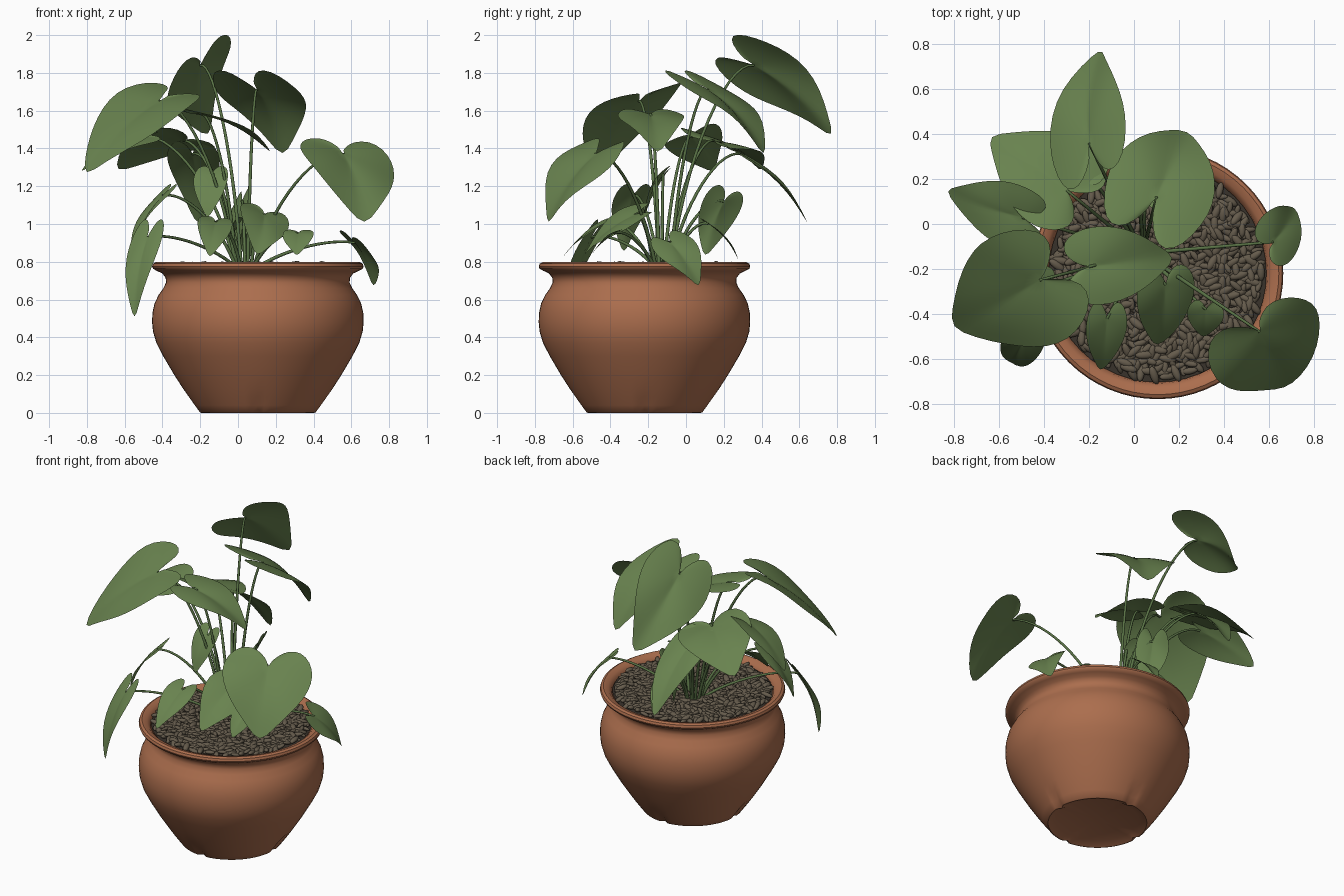
import bpy, bmesh, math, random
from mathutils import Vector, Matrix

random.seed(4)
if "Cube" in bpy.data.objects:
    bpy.data.objects.remove(bpy.data.objects["Cube"])

CENTRE = Vector((.105, -.22, 0))


def material(name, colour):
    mat = bpy.data.materials.new(name)
    mat.use_nodes = True
    mat.diffuse_color = (*colour, 1)
    mat.node_tree.nodes["Principled BSDF"].inputs["Base Color"].default_value = (*colour, 1)
    return mat


TERRACOTTA = material("terracotta", (.41, .155, .075))
LEAF = material("leaf green", (.14, .225, .078))
STEM = material("stem green", (.1, .17, .06))
PEBBLE = material("pebble brown", (.13, .105, .072))
SOIL = material("dark soil", (.04, .032, .024))


def activate(obj):
    bpy.ops.object.select_all(action="DESELECT")
    obj.select_set(True)
    bpy.context.view_layer.objects.active = obj


def finish(name, bm, mat, angle=40):
    mesh = bpy.data.meshes.new(name)
    bm.to_mesh(mesh)
    bm.free()
    mesh.materials.append(mat)
    obj = bpy.data.objects.new(name, mesh)
    bpy.context.collection.objects.link(obj)
    activate(obj)
    bpy.ops.object.shade_smooth_by_angle(angle=math.radians(angle))
    return obj


# Pot: lathed profile with a recessed foot and a rolled rim
def make_pot():
    profile = [(0, .025), (.25, .02), (.3, 0), (.308, .003), (.335, .04), (.367, .085), (.397, .13),
               (.442, .2), (.501, .3), (.537, .37), (.555, .43), (.56, .48), (.558, .53),
               (.547, .58), (.525, .625), (.5, .66), (.486, .69), (.488, .715), (.505, .738),
               (.535, .752), (.555, .763), (.56, .775),
               (.555, .79), (.54, .798), (.51, .79), (.49, .77), (.475, .7)]
    bm = bmesh.new()
    verts = [bm.verts.new((r, 0, z)) for r, z in profile]
    edges = [bm.edges.new(pair) for pair in zip(verts, verts[1:])]
    bmesh.ops.spin(bm, geom=verts + edges, cent=(0, 0, 0), axis=(0, 0, 1),
                   angle=math.tau, steps=64, use_duplicate=False)
    bmesh.ops.remove_doubles(bm, verts=bm.verts, dist=.0005)
    bmesh.ops.recalc_face_normals(bm, faces=bm.faces)
    # Four small drainage grooves pressed into the foot
    for v in bm.verts:
        r = math.hypot(v.co.x, v.co.y)
        if v.co.z < .12 and r > .28 and min(abs(v.co.x), abs(v.co.y)) < .005:
            pull = 1 - (.13 - v.co.z) * .55
            v.co.x *= pull
            v.co.y *= pull
    bmesh.ops.translate(bm, verts=bm.verts, vec=CENTRE)
    finish("pot", bm, TERRACOTTA)


# Soil disc and a layer of elongated pebbles in a spiral scatter
def make_gravel():
    bm = bmesh.new()
    bmesh.ops.create_circle(bm, cap_ends=True, segments=48, radius=.485,
                            matrix=Matrix.Translation(CENTRE + Vector((0, 0, .765))))
    finish("soil", bm, SOIL)
    bm = bmesh.new()
    count = 760
    for i in range(count):
        r = .462 * math.sqrt((i + .5) / count)
        a = i * 2.39996
        place = CENTRE + Vector((r * math.cos(a), r * math.sin(a), .774 + random.uniform(-.006, .01)))
        turn = Matrix.Rotation(random.uniform(0, math.pi), 4, "Z")
        tilt = Matrix.Rotation(random.uniform(-.4, .4), 4, "Y")
        size = random.uniform(.85, 1.25)
        scale = Matrix.Diagonal((.036 * size, .015 * size, .012 * size, 1))
        bmesh.ops.create_icosphere(bm, subdivisions=2, radius=1,
                                   matrix=Matrix.Translation(place) @ turn @ tilt @ scale)
    finish("pebbles", bm, PEBBLE, 60)


# Heart-shaped leaf: rings growing out of the stalk joint, open at the notch
HALF = [(-.1, .04), (-.22, .14), (-.26, .28), (-.19, .42), (-.02, .51), (.18, .52),
        (.4, .45), (.62, .32), (.84, .15)]
OUTLINE = HALF + [(1.04, 0)] + [(s, -w) for s, w in reversed(HALF)]
RINGS = (.25, .5, .75, 1)


def make_leaf(name, base, tip, width, roll=0, lobe=1):
    base, tip = Vector(base), Vector(tip)
    along = tip - base
    length = along.length
    d = along.normalized()
    right = Vector((d.y, -d.x, 0)).normalized()
    up = right.cross(d)
    angle = math.radians(roll)
    side = right * math.cos(angle) + up * math.sin(angle)
    normal = side.cross(d)
    phase = random.uniform(0, math.tau)
    bm = bmesh.new()
    centre = bm.verts.new(base)
    previous = None
    for f in RINGS:
        ring = []
        for k, (s, w) in enumerate(OUTLINE):
            s, w = s * f * (lobe if s < 0 else 1), w * f
            lift = .3 * s * (1 - s) * length + (.2 * abs(w) - .3 * w * w) * width
            lift += .03 * f * f * math.sin(k * 1.3 + phase) * width
            ring.append(bm.verts.new(base + along * s + side * w * width + normal * lift))
        for k in range(len(ring) - 1):
            if previous:
                bm.faces.new((previous[k], ring[k], ring[k + 1], previous[k + 1]))
            else:
                bm.faces.new((centre, ring[k], ring[k + 1]))
        previous = ring
    bmesh.ops.recalc_face_normals(bm, faces=bm.faces)
    obj = finish(name, bm, LEAF, 80)
    smooth = obj.modifiers.new("smooth", "SUBSURF")
    smooth.levels = smooth.render_levels = 1


# Stalks: tapering arcs from the crown in the gravel to each leaf
def make_stems(joints):
    curve = bpy.data.curves.new("stems", "CURVE")
    curve.dimensions = "3D"
    curve.bevel_depth = .009
    curve.bevel_resolution = 2
    curve.resolution_u = 14
    for joint in joints:
        end = Vector(joint)
        a = math.atan2(end.y + .13, end.x - .04)
        root = Vector((.04 + .05 * math.cos(a), -.13 + .05 * math.sin(a), .76))
        span = end - root
        spline = curve.splines.new("BEZIER")
        spline.bezier_points.add(1)
        start, stop = spline.bezier_points
        for point in (start, stop):
            point.handle_left_type = point.handle_right_type = "FREE"
        start.co = start.handle_left = root
        start.handle_right = root + Vector((span.x * .2, span.y * .2, span.z * .6))
        stop.co = stop.handle_right = end
        stop.handle_left = end + Vector((-span.x * .3, -span.y * .3, .03))
        start.radius, stop.radius = 1.1, .7
    obj = bpy.data.objects.new("stems", curve)
    bpy.context.collection.objects.link(obj)
    curve.materials.append(STEM)
    activate(obj)
    bpy.ops.object.convert(target="MESH")
    bpy.ops.object.shade_smooth()


# Leaves: stalk joint, tip, width, sideways roll in degrees and lobe length
LEAVES = {
    "top_back_leaf": ((-.2, .36, 1.84), (-.16, .78, 1.47), .43, 45, 1.3),
    "tall_back_leaf": ((.1, .12, 1.71), (.24, .42, 1.37), .47, 0, 1.8),
    "large_side_leaf": ((-.42, -.25, 1.65), (-.8, -.45, 1.25), .56, 14),
    "outer_side_leaf": ((-.5, .03, 1.46), (-.83, .15, 1.27), .3, 25),
    "back_corner_leaf": ((-.3, .15, 1.44), (-.64, .39, 1.28), .44, -15),
    "large_front_leaf": ((.56, -.48, 1.37), (.67, -.73, 1), .53, 7),
    "inner_side_leaf": ((-.4, -.28, 1.15), (-.57, -.33, .85), .2),
    "drooping_back_leaf": ((-.24, .29, 1.37), (-.21, .65, 1), .27),
    "hanging_leaf": ((-.48, -.5, .93), (-.55, -.62, .5), .18),
    "rim_leaf": ((.62, -.08, .9), (.72, .07, .67), .24, -28),
    "low_front_leaf": ((-.12, -.42, 1.01), (-.15, -.65, .82), .18, 10),
    "middle_front_leaf": ((.14, -.27, 1.05), (.1, -.54, .83), .27, 25),
    "small_front_leaf": ((.32, -.38, .95), (.31, -.5, .83), .16),
    "upper_middle_leaf": ((-.2, -.19, 1.58), (.18, -.15, 1.38), .34),
    "inner_leaf": ((-.14, -.12, 1.26), (-.16, -.22, 1.03), .18),
    "inner_back_leaf": ((.02, .2, 1.12), (.02, .1, .83), .22, -65),
    "low_back_leaf": ((.05, .12, 1), (.05, .28, .81), .15),
}

make_pot()
make_gravel()
for name, spec in LEAVES.items():
    make_leaf(name, *spec)
make_stems([spec[0] for spec in LEAVES.values()])
